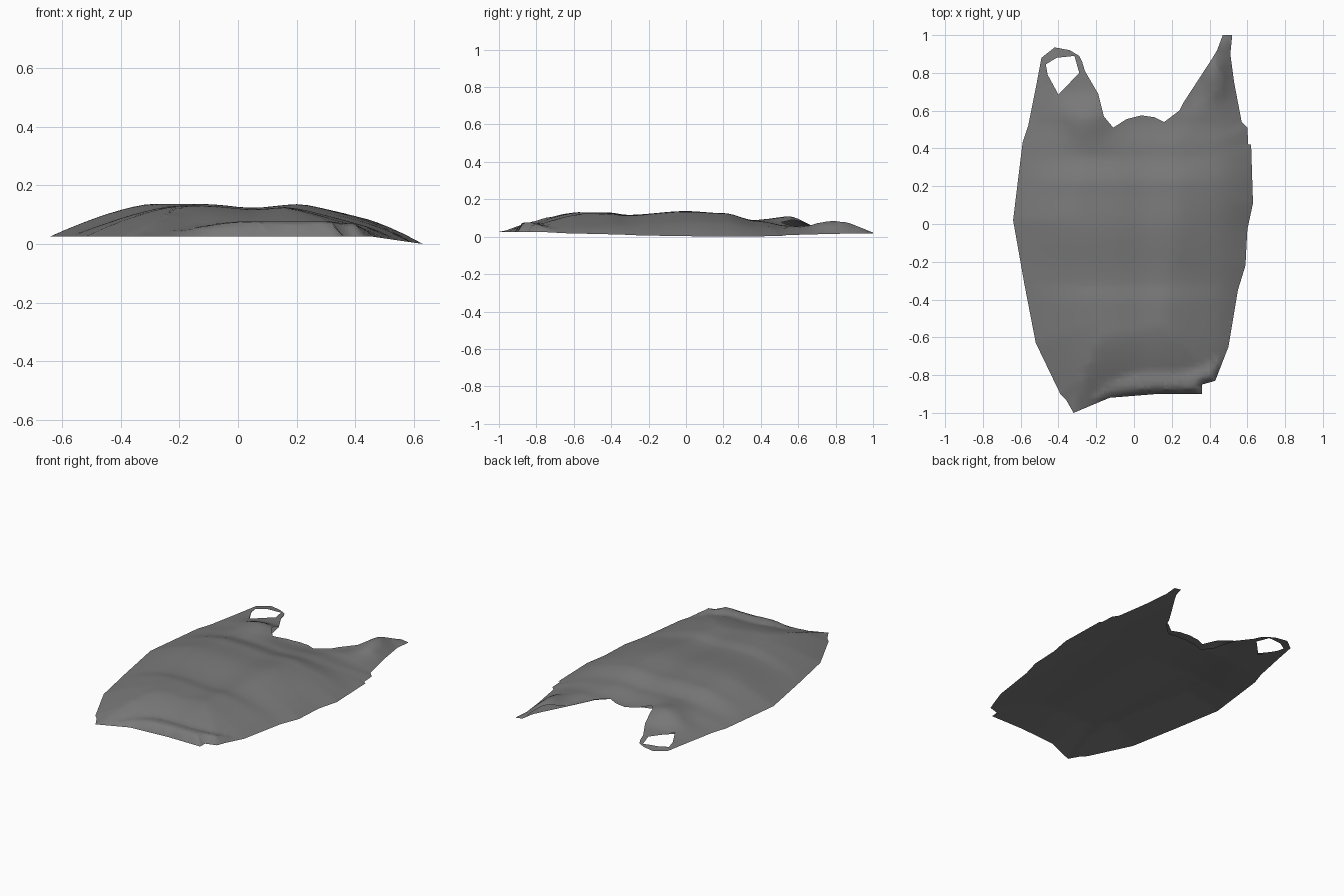
import bpy, bmesh, math
from mathutils import Vector
from mathutils.geometry import intersect_point_line

cube = bpy.data.objects.get("Cube")
if cube:
    bpy.data.objects.remove(cube, do_unlink=True)

# Closed edge: round the left handle, down the left side, along the base, up to the right handle
SEAM = [(-.29, .89), (-.34, .92), (-.42, .935), (-.49, .88), (-.52, .72), (-.56, .52),
        (-.59, .43), (-.64, .02), (-.58, -.32), (-.52, -.63), (-.39, -.9), (-.36, -.93),
        (-.32, -1), (-.13, -.92), (.12, -.9), (.36, -.9), (.36, -.85), (.43, -.83),
        (.5, -.65), (.55, -.35), (.59, -.22), (.6, -.03), (.63, .11), (.62, .42),
        (.605, .42), (.6, .51), (.57, .54), (.53, .75), (.51, .9), (.52, 1), (.47, 1)]
# Open edge between the handles, and the opening in the left handle
MOUTH = [(.44, .92), (.41, .87), (.26, .64), (.24, .6), (.16, .54), (.11, .565), (.04, .575),
         (-.04, .555), (-.11, .51), (-.16, .57), (-.19, .69), (-.26, .81), (-.275, .86)]
GRIP_HOLE = [(-.467, .845), (-.41, .88), (-.315, .89), (-.29, .8), (-.4, .685), (-.457, .79)]
# Crest height of the upper sheet along the length of the bag
CREST = [(-1, .125), (-.72, .132), (-.42, .13), (-.31, .117), (0, .137), (.2, .126),
         (.38, .085), (.55, .058), (.75, .038), (1, .036)]


def clamp(t):
    return min(1, max(0, t))


def bump(x, y, cx, cy, rx, ry):
    return math.exp(-((x - cx) / rx) ** 2 - ((y - cy) / ry) ** 2)


def crest_height(x, y):
    z = CREST[-1][1]
    for (y0, z0), (y1, z1) in zip(CREST, CREST[1:]):
        if y <= y1:
            t = clamp((y - y0) / (y1 - y0))
            z = z0 + (z1 - z0) * t * t * (3 - 2 * t)
            break
    shoulder = .05 * bump(x, y, -.24, .55, .13, .11)
    handle_ridge = .055 * bump(x, y, .44, .8, .08, .14)
    fold = 1 - .1 * math.exp(-((x - .05) / .1) ** 2)
    return z * fold + shoulder + handle_ridge


def seam_distance(p):
    best = math.inf
    for a, b in zip(SEAM, SEAM[1:]):
        a, b = Vector((*a, 0)), Vector((*b, 0))
        t = intersect_point_line(p, a, b)[1]
        best = min(best, (p - a.lerp(b, clamp(t))).length)
    return best


def seam_height(x):
    return max(0, .026 - .026 * clamp((x - .45) / .18))


def lower_height(x, y, d):
    # The underside is hollow, most of all along the bag's right flank
    hollow = .022 + .03 * clamp((.1 - x) / .35) * clamp((.5 - y) / .3)
    return seam_height(x) + hollow * clamp(d / .28)


def upper_height(x, y, d):
    base = seam_height(x)
    on_handle = clamp((y - .4) / .3)
    side_width = .34 + .08 * clamp(x / .3)
    width = side_width + (.11 - side_width) * on_handle
    fill = 1 - (1 - clamp(d / width)) ** 1.4
    z = base + (crest_height(x, y) - base) * fill
    # Upright lip along the base of the bag
    lip = .05 * clamp((x + .32) / .3) * (1 - (1 - clamp(d / .045)) ** 2)
    lip *= clamp((-.66 - y) / .16)
    return max(z, base + lip, lower_height(x, y, d) + .004 * clamp(d / .05))


def add_loop(bm, points):
    verts = [bm.verts.new((x, y, 0)) for x, y in points]
    for a, b in zip(verts, verts[1:] + verts[:1]):
        bm.edges.new((a, b))


def cut_lines(bm, axis, limit, step):
    normal = Vector((axis == 0, axis == 1, 0))
    for i in range(-limit, limit + 1):
        geom = bm.verts[:] + bm.edges[:] + bm.faces[:]
        bmesh.ops.bisect_plane(bm, geom=geom, dist=1e-5, plane_co=normal * (i * step),
                               plane_no=normal)


# Flat bag shape, cut into a grid so it can billow
bm = bmesh.new()
add_loop(bm, SEAM + MOUTH)
add_loop(bm, GRIP_HOLE)
bmesh.ops.triangle_fill(bm, edges=bm.edges[:], use_beauty=True, normal=(0, 0, 1))
cut_lines(bm, 0, 16, .04)
cut_lines(bm, 1, 40, .025)
bmesh.ops.triangulate(bm, faces=bm.faces[:])
for face in bm.faces:
    face.normal_update()
    if face.normal.z < 0:
        face.normal_flip()

# Copy for the lower sheet, then shape both sheets
upper = bm.verts[:]
copy = bmesh.ops.duplicate(bm, geom=bm.verts[:] + bm.edges[:] + bm.faces[:])["geom"]
lower = [g for g in copy if isinstance(g, bmesh.types.BMVert)]
bmesh.ops.reverse_faces(bm, faces=[g for g in copy if isinstance(g, bmesh.types.BMFace)])
for v in upper:
    v.co.z = upper_height(v.co.x, v.co.y, seam_distance(v.co))
for v in lower:
    v.co.z = lower_height(v.co.x, v.co.y, seam_distance(v.co))
    # The lower sheet is cut shorter at the mouth
    v.co.y -= .05 * bump(v.co.x, v.co.y, .04, .57, .16, .12)

# Weld the two sheets along the closed edge
bmesh.ops.remove_doubles(bm, verts=bm.verts[:], dist=.0005)
mesh = bpy.data.meshes.new("carrier_bag")
bm.to_mesh(mesh)
bm.free()
bag = bpy.data.objects.new("carrier_bag", mesh)
bpy.context.collection.objects.link(bag)

# Grey plastic
colour = (.19, .19, .19, 1)
plastic = bpy.data.materials.new("grey_plastic")
plastic.use_nodes = True
plastic.diffuse_color = colour
for node in plastic.node_tree.nodes:
    if node.type == "BSDF_PRINCIPLED":
        node.inputs["Base Color"].default_value = colour
mesh.materials.append(plastic)

bpy.ops.object.select_all(action="DESELECT")
bag.select_set(True)
bpy.context.view_layer.objects.active = bag
bpy.ops.object.shade_smooth_by_angle(angle=math.radians(70))
